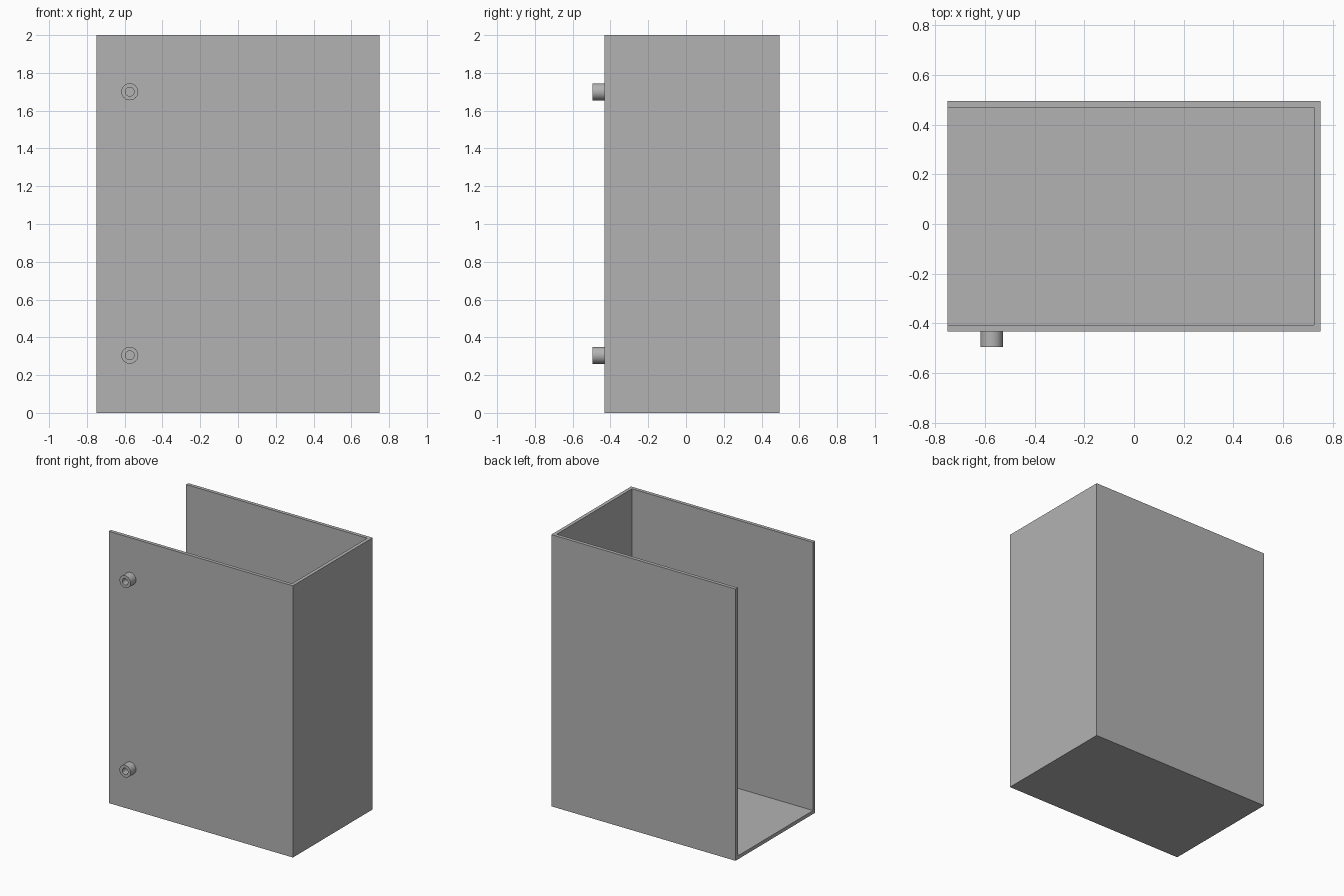
import bpy, bmesh, math
from mathutils import Vector

if "Cube" in bpy.data.objects:
    bpy.data.objects.remove(bpy.data.objects["Cube"], do_unlink=True)

HALF_X, FRONT, BACK, TOP, WALL = 0.75, -0.432, 0.495, 2.0, 0.026
KNOB_R, HOLE_R, KNOB_TIP = 0.045, 0.023, -0.495

grey = bpy.data.materials.new("plain_grey")
grey.use_nodes = True
grey.diffuse_color = (0.45, 0.45, 0.45, 1)
grey.node_tree.nodes["Principled BSDF"].inputs["Base Color"].default_value = grey.diffuse_color


def make_object(name, bm):
    bmesh.ops.recalc_face_normals(bm, faces=bm.faces)
    mesh = bpy.data.meshes.new(name)
    bm.to_mesh(mesh)
    bm.free()
    mesh.materials.append(grey)
    obj = bpy.data.objects.new(name, mesh)
    bpy.context.collection.objects.link(obj)
    return obj


# Box body: open at the top and on the -x side, thickened inwards
bm = bmesh.new()
bmesh.ops.create_cube(bm, size=1)
bmesh.ops.scale(bm, vec=(2 * HALF_X, BACK - FRONT, TOP), verts=bm.verts)
bmesh.ops.translate(bm, vec=(0, (FRONT + BACK) / 2, TOP / 2), verts=bm.verts)
bm.normal_update()
openings = [f for f in bm.faces if f.normal.z > 0.9 or f.normal.x < -0.9]
bmesh.ops.delete(bm, geom=openings, context='FACES')
make_object("box_body", bm)
body = bpy.data.objects["box_body"]
# keep the outer faces pointing outwards so the thickness goes inside
centre = Vector((0, (FRONT + BACK) / 2, TOP / 2))
if any((p.center - centre).dot(p.normal) < 0 for p in body.data.polygons):
    body.data.flip_normals()
shell = body.modifiers.new("wall_thickness", 'SOLIDIFY')
shell.thickness = WALL
shell.offset = -1
shell.use_even_offset = True


# Round knobs with a hollow centre, turned around the y axis
def make_knob(name, x, z):
    bm = bmesh.new()
    profile = [(KNOB_R, FRONT), (KNOB_R, KNOB_TIP), (HOLE_R, KNOB_TIP),
               (HOLE_R, FRONT - 0.002), (0, FRONT - 0.002)]
    verts = [bm.verts.new((r, y, 0)) for r, y in profile]
    edges = [bm.edges.new(pair) for pair in zip(verts, verts[1:])]
    bmesh.ops.spin(bm, geom=verts + edges, cent=(0, 0, 0), axis=(0, 1, 0),
                   angle=math.tau, steps=40)
    bmesh.ops.remove_doubles(bm, verts=bm.verts, dist=0.0001)
    knob = make_object(name, bm)
    # the tip ring must face forwards
    tip = min(knob.data.polygons, key=lambda p: p.center.y)
    if tip.normal.y > 0:
        knob.data.flip_normals()
    knob.location = (x, 0, z)
    bpy.ops.object.select_all(action='DESELECT')
    knob.select_set(True)
    bpy.context.view_layer.objects.active = knob
    bpy.ops.object.shade_smooth_by_angle(angle=math.radians(30))


for name, z in (("lower_knob", 0.305), ("upper_knob", 1.7)):
    make_knob(name, -0.573, z)
